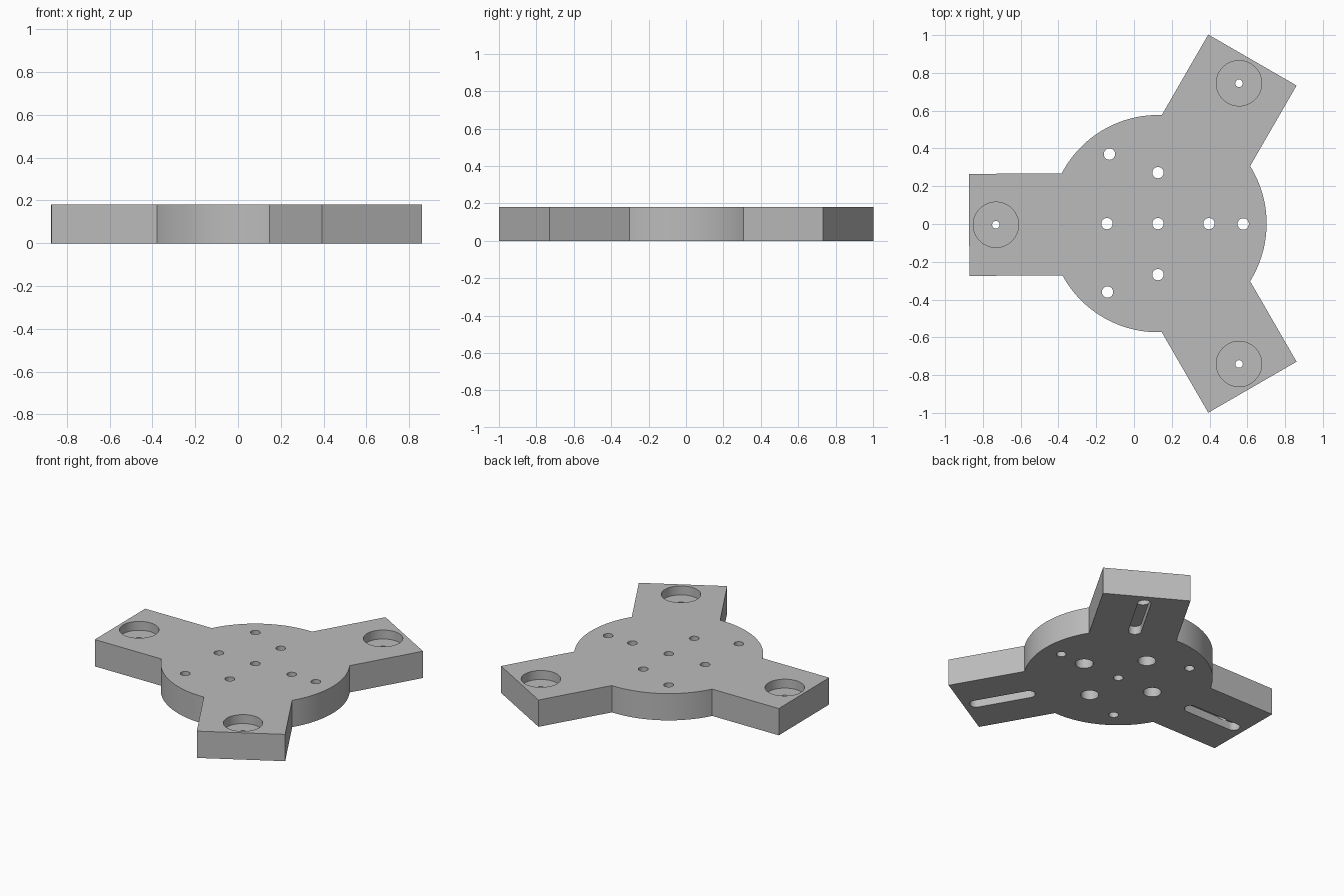
import bpy, bmesh
from math import radians, cos, sin, asin, pi
from mathutils import Vector, Matrix

if "Cube" in bpy.data.objects:
    bpy.data.objects.remove(bpy.data.objects["Cube"], do_unlink=True)

CENTRE = Vector((0.127, 0.002))
HEIGHT, DISC_R, ARM_W, ARM_L = 0.18, 0.575, 0.27, 1.0
ARM_ANGLES = [radians(a) for a in (-60, 60, 180.4)]
BOLT_DIST = 0.858

grey = bpy.data.materials.new("plain_grey")
grey.use_nodes = True
grey.diffuse_color = (0.5, 0.5, 0.5, 1)
grey.node_tree.nodes["Principled BSDF"].inputs["Base Color"].default_value = (0.5, 0.5, 0.5, 1)


def arc(centre, radius, start, end, steps):
    return [Vector(centre) + radius * Vector((cos(t), sin(t)))
            for t in (start + (end - start) * i / steps for i in range(steps + 1))]


def circle(centre, radius, steps=40):
    return arc(centre, radius, 0, 2 * pi, steps)[:-1]


def place(points, angle):
    """Turn arm-space points (x along the arm) into model space."""
    turn = Matrix.Rotation(angle, 2)
    return [CENTRE + turn @ Vector(p) for p in points]


def prisms(name, outlines, low, high):
    """One object made of upright prisms over the given outlines."""
    bm = bmesh.new()
    for outline in outlines:
        face = bm.faces.new([bm.verts.new((p.x, p.y, low)) for p in outline])
        top = bmesh.ops.extrude_face_region(bm, geom=[face])["geom"]
        bmesh.ops.translate(bm, vec=(0, 0, high - low),
                            verts=[v for v in top if isinstance(v, bmesh.types.BMVert)])
    bmesh.ops.recalc_face_normals(bm, faces=bm.faces)
    mesh = bpy.data.meshes.new(name)
    bm.to_mesh(mesh)
    bm.free()
    mesh.materials.append(grey)
    obj = bpy.data.objects.new(name, mesh)
    bpy.context.collection.objects.link(obj)
    return obj


# Hub with three square-ended arms, drawn as one outline
outline = []
spread = asin(ARM_W / DISC_R)
for i, angle in enumerate(ARM_ANGLES):
    following = ARM_ANGLES[(i + 1) % 3] + (2 * pi if i == 2 else 0)
    outline += place([(ARM_L, -ARM_W), (ARM_L, ARM_W)], angle)
    outline += arc(CENTRE, DISC_R, angle + spread, following - spread, 32)
plate = prisms("three_arm_plate", [outline], 0, HEIGHT)

# Hole positions
inner = [CENTRE + 0.27 * Vector((cos(a), sin(a))) for a in (0, pi / 2, pi, 3 * pi / 2)]
outer = [CENTRE, Vector((-0.13, 0.37)), Vector((-0.14, -0.36)), Vector((0.578, 0))]
bolts = [place([(BOLT_DIST, 0)], a)[0] for a in ARM_ANGLES]

# Rounded slots under the arms
slot_shape = (arc((0.58, 0), 0.04, pi / 2, 3 * pi / 2, 16)
              + arc((0.92, 0), 0.04, -pi / 2, pi / 2, 16))
slots = [place(slot_shape, a) for a in ARM_ANGLES]

cutters = [
    prisms("through_holes", [circle(p, 0.03, 32) for p in inner + outer]
           + [circle(p, 0.02, 24) for p in bolts], -0.1, 0.3),
    prisms("top_pockets", [circle(p, 0.12, 64) for p in bolts], 0.12, 0.3),
    prisms("underside_counterbores", [circle(p, 0.055) for p in inner], -0.1, 0.09),
    prisms("underside_slots", slots, -0.1, 0.055),
    prisms("slot_recesses", [circle(p, 0.05) for p in bolts], 0.05, 0.09),
]
for cutter in cutters:
    cutter.hide_render = True
    cut = plate.modifiers.new(cutter.name, "BOOLEAN")
    cut.operation, cut.solver, cut.object = "DIFFERENCE", "EXACT", cutter

# Bake the cuts, then drop the cutters
bpy.context.view_layer.update()
depsgraph = bpy.context.evaluated_depsgraph_get()
cut_mesh = bpy.data.meshes.new_from_object(plate.evaluated_get(depsgraph))
plate.modifiers.clear()
plate.data = cut_mesh
for cutter in cutters:
    bpy.data.objects.remove(cutter, do_unlink=True)

# Smooth round walls, sharp rims
for obj in bpy.context.selected_objects:
    obj.select_set(False)
plate.select_set(True)
bpy.context.view_layer.objects.active = plate
bpy.ops.object.shade_smooth_by_angle(angle=radians(30))
